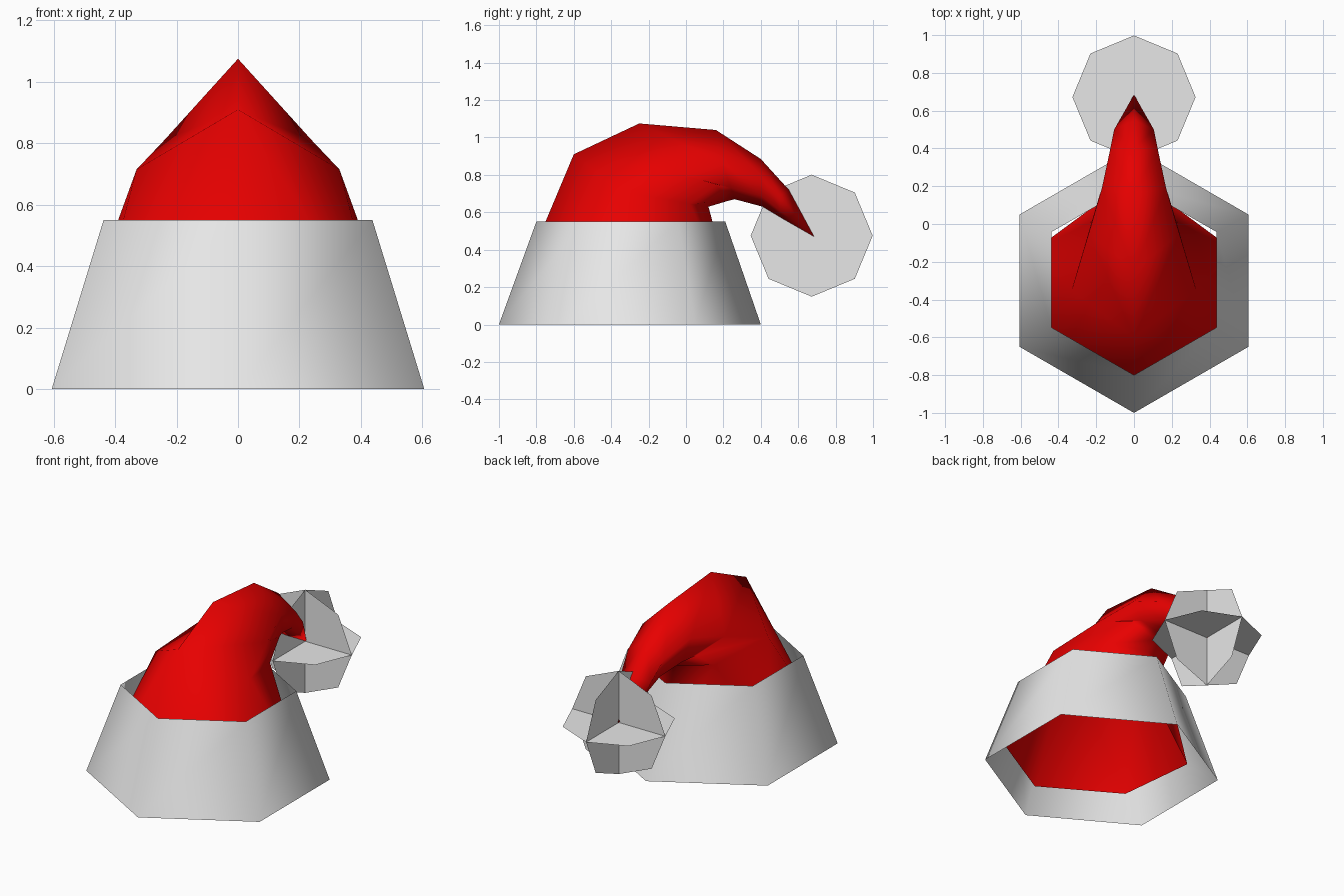
import bpy, bmesh, math
from mathutils import Vector

if "Cube" in bpy.data.objects:
    bpy.data.objects.remove(bpy.data.objects["Cube"])


def material(name, rgb):
    m = bpy.data.materials.new(name)
    m.diffuse_color = (*rgb, 1)
    m.use_nodes = True
    m.node_tree.nodes["Principled BSDF"].inputs["Base Color"].default_value = m.diffuse_color
    return m


RED = material("red felt", (0.8, 0.0, 0.0))
WHITE = material("white fluff", (0.8, 0.8, 0.8))


def finish(bm, name, mat, smooth):
    for f in bm.faces:
        f.smooth = smooth
    me = bpy.data.meshes.new(name)
    bm.to_mesh(me)
    bm.free()
    me.materials.append(mat)
    ob = bpy.data.objects.new(name, me)
    bpy.context.collection.objects.link(ob)
    return ob


def hexagon(radius, cy, z):
    # starts at the front corner, counter-clockwise from above
    return [(radius * math.sin(i * math.pi / 3),
             cy - radius * math.cos(i * math.pi / 3), z) for i in range(6)]


# brim: open six-sided band
bm = bmesh.new()
low, high = [[bm.verts.new(p) for p in hexagon(*h)]
             for h in ((0.70, -0.30, 0), (0.505, -0.295, 0.55))]
for i in range(6):
    j = (i + 1) % 6
    bm.faces.new((low[i], low[j], high[j], high[i]))
finish(bm, "brim", WHITE, True)


# cap: mirrored six-sided rings (top, upper side, lower side, underside)
def cap_ring(top, upper, lower, under):
    flip = lambda p: (-p[0], p[1], p[2])
    return [(0, *top), upper, lower, (0, *under), flip(lower), flip(upper)]


cap_rings = [
    cap_ring((-0.915, 0.16), (0.475, -0.645, 0.165), (0.53, -0.14, 0.165), (0.25, 0.15)),
    cap_ring((-0.60, 0.91), (0.33, -0.35, 0.715), (0.21, 0.02, 0.645), (0.12, 0.63)),
    cap_ring((-0.25, 1.075), (0.24, -0.05, 0.81), (0.18, 0.16, 0.75), (0.22, 0.66)),
    cap_ring((0.16, 1.04), (0.17, 0.19, 0.87), (0.14, 0.24, 0.73), (0.26, 0.67)),
    cap_ring((0.40, 0.885), (0.125, 0.40, 0.80), (0.10, 0.40, 0.69), (0.41, 0.63)),
    cap_ring((0.55, 0.72), (0.105, 0.50, 0.69), (0.07, 0.50, 0.61), (0.51, 0.57)),
]
bm = bmesh.new()
rings = [[bm.verts.new(p) for p in r] for r in cap_rings]
for k, (a, b) in enumerate(zip(rings, rings[1:])):
    for i in range(6):
        j = (i + 1) % 6
        # fold line of each panel, mirrored on the left half
        if (k == 0) == (i < 3):
            tris = (a[i], a[j], b[i]), (a[j], b[j], b[i])
        else:
            tris = (a[i], a[j], b[j]), (a[i], b[j], b[i])
        for t in tris:
            bm.faces.new(t)
# pointed end of the cap
tip = bm.verts.new((0, 0.685, 0.47))
for i in range(6):
    bm.faces.new((rings[-1][i], rings[-1][(i + 1) % 6], tip))
finish(bm, "cap", RED, True)

# bobble: three crossed flat octagons
bm = bmesh.new()
centre = Vector((0, 0.672, 0.475))
axes = [Vector((1, 0, 0)), Vector((0, 1, 0)), Vector((0, 0, 1))]
for k in range(3):
    u, v = axes[k], axes[(k + 1) % 3]
    bm.faces.new([bm.verts.new(centre + 0.326 * (u * math.cos(i * math.pi / 4)
                                                 + v * math.sin(i * math.pi / 4)))
                  for i in range(8)])
finish(bm, "bobble", WHITE, False)
